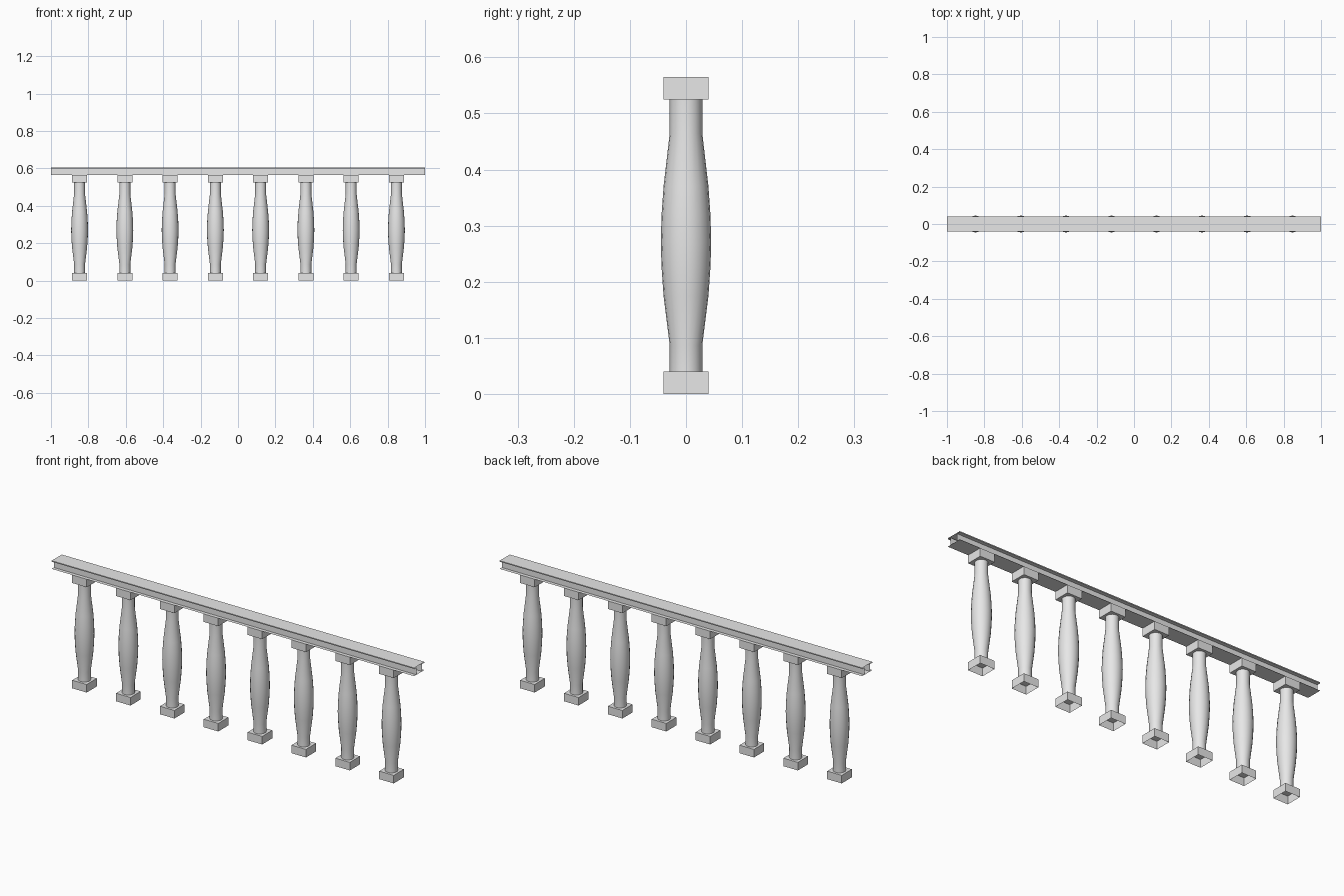
import bpy, bmesh, math

if "Cube" in bpy.data.objects:
    bpy.data.objects.remove(bpy.data.objects["Cube"], do_unlink=True)

stone = bpy.data.materials.new("grey_stone")
stone.use_nodes = True
COLOR = (0.8, 0.8, 0.8, 1)
stone.diffuse_color = COLOR
stone.node_tree.nodes["Principled BSDF"].inputs["Base Color"].default_value = COLOR

COUNT, END_X, HALF = 8, 0.847, 0.04
RAIL_BOTTOM, RAIL_TOP = 0.565, 0.606


def finish(bm, name, x=0, smooth=False):
    bmesh.ops.recalc_face_normals(bm, faces=bm.faces)
    mesh = bpy.data.meshes.new(name)
    bm.to_mesh(mesh)
    bm.free()
    mesh.materials.append(stone)
    obj = bpy.data.objects.new(name, mesh)
    obj.location.x = x
    bpy.context.collection.objects.link(obj)
    if smooth:
        bpy.ops.object.select_all(action='DESELECT')
        obj.select_set(True)
        bpy.context.view_layer.objects.active = obj
        bpy.ops.object.shade_smooth_by_angle(angle=math.radians(35))
    return obj


def block(name, x, bottom, top, open_side):
    """Square block, left open on its bottom (-1) or top (1)."""
    bm = bmesh.new()
    bmesh.ops.create_cube(bm, size=1)
    for v in bm.verts:
        v.co.x *= 2 * HALF
        v.co.y *= 2 * HALF
        v.co.z = top if v.co.z > 0 else bottom
    bm.normal_update()
    gone = [f for f in bm.faces if f.normal.z * open_side > 0.5]
    bmesh.ops.delete(bm, geom=gone, context='FACES')
    finish(bm, name, x)


def shaft(name, x):
    """Turned shaft with a swollen middle."""
    profile = [(0.029, 0.04), (0.029, 0.087), (0.040, 0.175), (0.0435, 0.225),
               (0.045, 0.27), (0.0435, 0.32), (0.040, 0.37),
               (0.029, 0.465), (0.029, 0.525)]
    bm = bmesh.new()
    verts = [bm.verts.new((r, 0, z)) for r, z in profile]
    edges = [bm.edges.new(pair) for pair in zip(verts, verts[1:])]
    bmesh.ops.spin(bm, geom=verts + edges, cent=(0, 0, 0), axis=(0, 0, 1),
                   angle=math.tau, steps=20, use_merge=True)
    bmesh.ops.remove_doubles(bm, verts=bm.verts, dist=0.0001)
    finish(bm, name, x, smooth=True)


# Handrail: open-ended extrusion, grooved along both sides
def sheet(bm, a, b):
    corners = [(-1, *a), (1, *a), (1, *b), (-1, *b)]
    bm.faces.new([bm.verts.new(c) for c in corners])


WEB, LIP = 0.022, 0.601
bm = bmesh.new()
sheet(bm, (-HALF, RAIL_TOP), (HALF, RAIL_TOP))
sheet(bm, (HALF, RAIL_BOTTOM), (-HALF, RAIL_BOTTOM))
for s in (-1, 1):
    sheet(bm, (s * HALF, RAIL_TOP), (s * HALF, LIP))
    sheet(bm, (s * HALF, LIP), (s * WEB, LIP))
    sheet(bm, (s * WEB, LIP), (s * WEB, RAIL_BOTTOM))
bmesh.ops.remove_doubles(bm, verts=bm.verts, dist=0.0001)
finish(bm, "handrail")

# Row of balusters
for i in range(COUNT):
    x = END_X * (2 * i / (COUNT - 1) - 1)
    block(f"base_block_{i + 1}", x, 0, 0.04, -1)
    shaft(f"shaft_{i + 1}", x)
    block(f"cap_block_{i + 1}", x, 0.525, RAIL_BOTTOM, 1)
